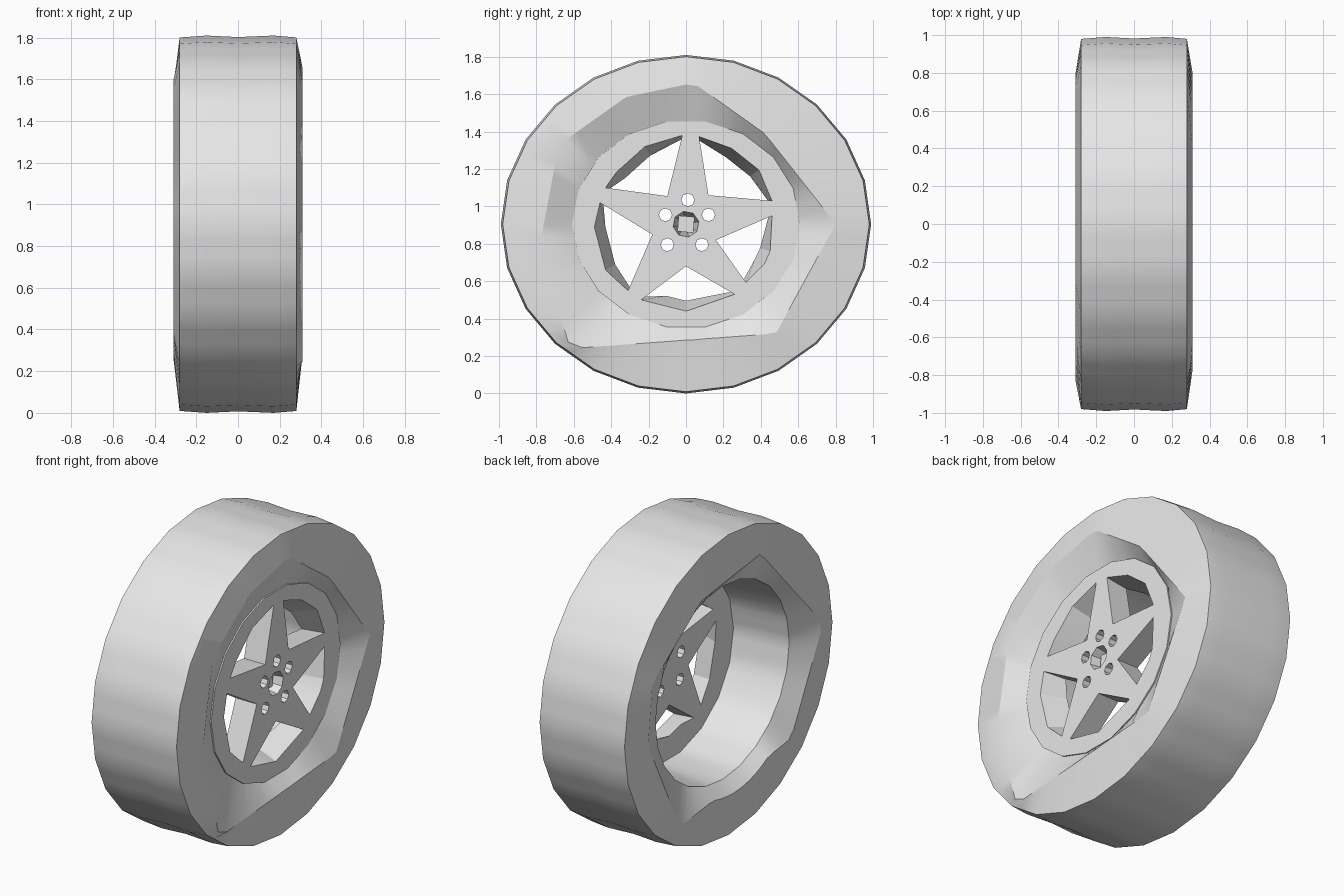
import bpy, bmesh, math
from mathutils import Vector

if "Cube" in bpy.data.objects:
    bpy.data.objects.remove(bpy.data.objects["Cube"])

ZC, SQ, N = 0.905, 0.914, 72      # wheel centre height, vertical squash, lathe steps

grey = bpy.data.materials.new("light grey")
grey.diffuse_color = (0.8, 0.8, 0.8, 1)
grey.use_nodes = True
grey.node_tree.nodes["Principled BSDF"].inputs["Base Color"].default_value = grey.diffuse_color


def finish(bm, name, angle=30):
    bmesh.ops.recalc_face_normals(bm, faces=bm.faces)
    me = bpy.data.meshes.new(name)
    bm.to_mesh(me)
    bm.free()
    me.materials.append(grey)
    ob = bpy.data.objects.new(name, me)
    bpy.context.collection.objects.link(ob)
    bpy.ops.object.select_all(action='DESELECT')
    ob.select_set(True)
    bpy.context.view_layer.objects.active = ob
    bpy.ops.object.shade_smooth_by_angle(angle=math.radians(angle))
    return ob


def facet(r, sides):
    """Squashed regular polygon sampled at N angles."""
    out, step = [], 2 * math.pi / sides
    for i in range(N):
        t = 2 * math.pi * i / N
        k = r * math.cos(step / 2) / math.cos(t % step - step / 2)
        out.append((k * math.cos(t), k * math.sin(t) * SQ))
    return out


def outline(poly, smallest):
    """Irregular polygon (y, z about the hub) sampled at N angles."""
    out = []
    for i in range(N):
        t = 2 * math.pi * i / N
        d = Vector((math.cos(t), math.sin(t)))
        best = 0
        for j, p in enumerate(poly):
            a, b = Vector(p), Vector(poly[(j + 1) % len(poly)])
            e = b - a
            den = d.cross(e)
            if abs(den) > 1e-9:
                s, u = a.cross(e) / den, a.cross(d) / den
                if s > 0 and -1e-6 <= u <= 1 + 1e-6:
                    best = max(best, s)
        best = max(best, smallest)
        out.append((best * d.x, best * d.y))
    return out


def loft(name, rings, angle=30):
    bm = bmesh.new()
    loops = [[bm.verts.new((x, y, z + ZC)) for y, z in pts] for x, pts in rings]
    for a, b in zip(loops, loops[1:]):
        for i in range(len(a)):
            j = (i + 1) % len(a)
            bm.faces.new((a[i], a[j], b[j], b[i]))
    return finish(bm, name, angle)


# Tyre: slightly hollow tread, bulging sidewalls with irregular inner lips
front_lip = [(.04, .755), (.42, .485), (.68, .155), (.80, 0), (.48, -.585),
             (-.62, -.665), (-.78, -.105), (-.68, .425), (-.32, .68)]
back_lip = [(-.26, .69), (-.85, .05), (-.55, -.52), (.50, -.65), (.80, -.05), (.76, .30), (.30, .62)]
loft("tyre", [
    (-.24, facet(.63, 24)),
    (-.31, outline(back_lip, .64)),
    (-.28, facet(.98, 24)),
    (-.15, facet(.99, 24)),
    (0, facet(.982, 24)),
    (.17, facet(.99, 24)),
    (.28, facet(.98, 24)),
    (.31, outline(front_lip, .62)),
    (.24, facet(.605, 18)),
])

# Barrel inside the wheel, open towards the back
loft("rim_barrel", [(-.24, facet(.63, 24)), (.11, facet(.605, 18)), (.24, facet(.605, 18))])


# Star plate: five windows, five bolt holes and a hub bore
def ring(cy, cz, r, n, turn=0):
    return [(cy + r * math.cos(turn + 2 * math.pi * i / n),
             cz + r * math.sin(turn + 2 * math.pi * i / n)) for i in range(n)]


# each window: inner star notch, tip, outer arc points, tip
windows = [
    [(.12, .155), (.46, .125), (.39, .29), (.245, .405), (.07, .468)],
    [(-.10, .15), (-.02, .475), (-.22, .415), (-.37, .28), (-.43, .195)],
    [(-.18, -.055), (-.46, .115), (-.49, -.015), (-.43, -.245), (-.31, -.355)],
    [(0, -.225), (-.24, -.405), (-.12, -.435), (0, -.465), (.26, -.375)],
    [(.16, -.085), (.32, -.31), (.42, -.21), (.45, -.145), (.46, .045)],
]
bolts = [(.01, .13), (-.11, .05), (.12, .05), (-.10, -.11), (.085, -.11)]


def taper(w):
    return [(y * .88, z * .88) if i in (2, 3) else
            (y * .96, z * .96) if i else (y, z) for i, (y, z) in enumerate(w)]


edge = [(y, z * SQ) for y, z in ring(0, 0, .61, 18)]
pairs = [(edge, edge)] + [(w, taper(w)) for w in windows]
pairs += [(ring(y, z, .035, 8), ring(y, z, .035, 8)) for y, z in bolts]
pairs += [(ring(0, 0, .07, 8, .2), ring(0, 0, .045, 8, .2))]

bm = bmesh.new()
sides = {.25: [], .11: []}
walls = []
for pair in pairs:
    loops = []
    for x, pts in zip(sides, pair):
        vs = [bm.verts.new((x, y, z + ZC)) for y, z in pts]
        sides[x] += [bm.edges.new((vs[i - 1], vs[i])) for i in range(len(vs))]
        loops.append(vs)
    walls.append(loops)
for x, edges in sides.items():
    bmesh.ops.triangle_fill(bm, edges=edges, use_beauty=True, normal=(1, 0, 0))
for a, b in walls:
    for i in range(len(a)):
        bm.faces.new((a[i - 1], a[i], b[i], b[i - 1]))
finish(bm, "star_spokes", 15)

# Four-sided plug at the bottom of the hub bore
loft_plug = bmesh.new()
top = [loft_plug.verts.new((.20, y, z + ZC)) for y, z in ring(0, 0, .06, 4, .7)]
low = [loft_plug.verts.new((.11, y, z + ZC)) for y, z in ring(0, 0, .06, 4, .7)]
loft_plug.faces.new(top)
loft_plug.faces.new(low)
for i in range(4):
    loft_plug.faces.new((top[i - 1], top[i], low[i], low[i - 1]))
finish(loft_plug, "hub_plug")
